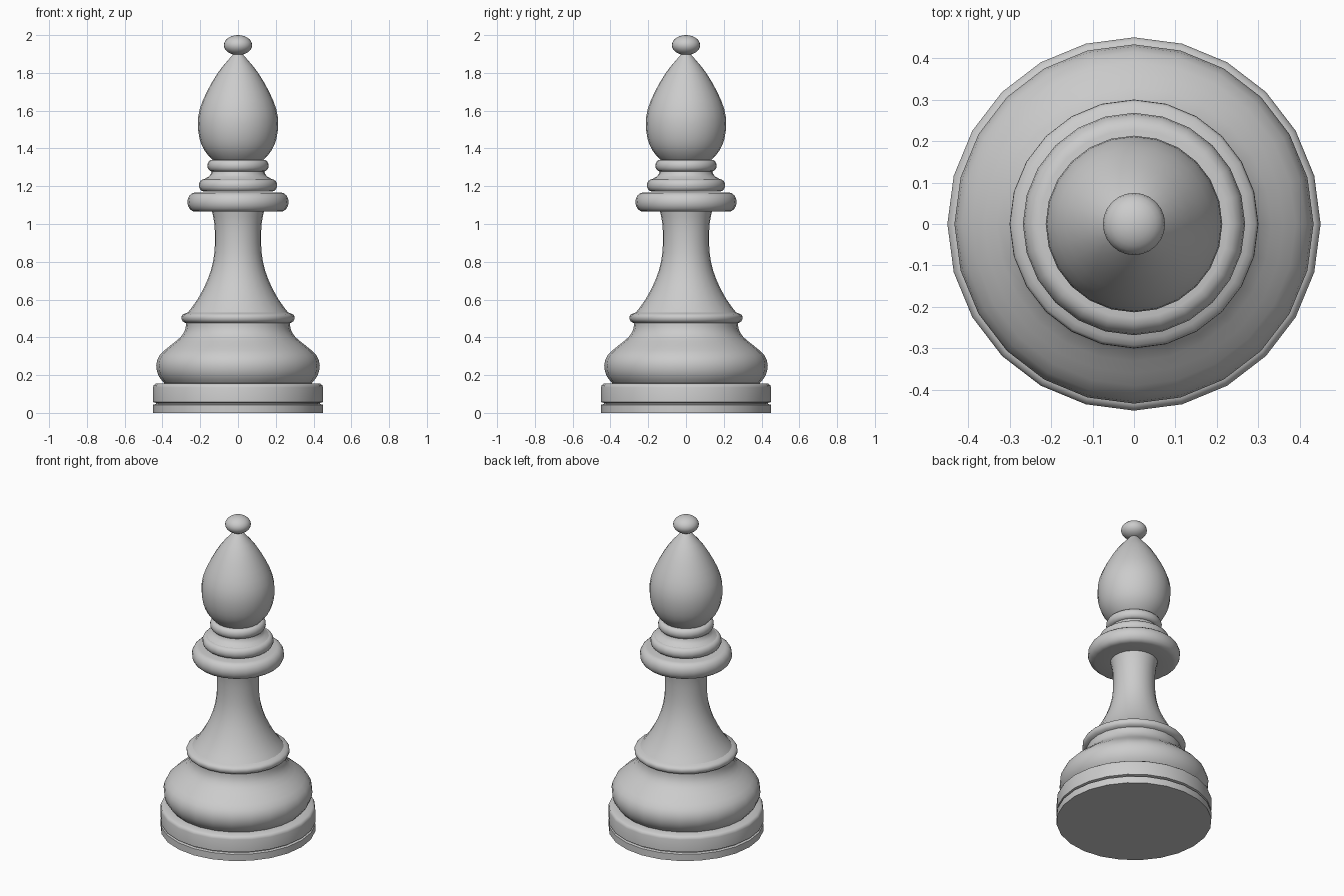
import bpy, bmesh
from math import sin, cos, pi, radians

if "Cube" in bpy.data.objects:
    bpy.data.objects.remove(bpy.data.objects["Cube"])

SIDES = 24


def smooth_curve(pts, steps):
    # Catmull-Rom curve through the (radius, height) points
    out = []
    for i in range(len(pts) - 1):
        a, b, c = pts[max(i - 1, 0)], pts[i], pts[i + 1]
        d = pts[min(i + 2, len(pts) - 1)]
        for s in range(steps):
            t = s / steps
            out.append(tuple(0.5 * (2 * q + (r - p) * t + (2 * p - 5 * q + 4 * r - w) * t * t
                                    + (3 * q - p - 3 * r + w) * t ** 3)
                             for p, q, r, w in zip(a, b, c, d)))
    return out + [pts[-1]]


def lathe(name, pts, steps=1):
    # turn a bottom-to-top profile around z; radius 0 becomes a pole
    bm = bmesh.new()
    rings = []
    for r, z in smooth_curve(pts, steps):
        n = SIDES if r > 1e-5 else 1
        rings.append([bm.verts.new((r * cos(2 * pi * k / SIDES), r * sin(2 * pi * k / SIDES), z))
                      for k in range(n)])
    for lo, hi in zip(rings, rings[1:]):
        for k in range(SIDES):
            j = (k + 1) % SIDES
            quad = [lo[k % len(lo)], lo[j % len(lo)], hi[j % len(hi)], hi[k % len(hi)]]
            bm.faces.new(list(dict.fromkeys(quad)))
    bmesh.ops.recalc_face_normals(bm, faces=bm.faces)
    me = bpy.data.meshes.new(name)
    bm.to_mesh(me)
    bm.free()
    ob = bpy.data.objects.new(name, me)
    bpy.context.collection.objects.link(ob)
    bpy.context.view_layer.objects.active = ob
    ob.select_set(True)
    bpy.ops.object.shade_smooth_by_angle(angle=radians(40))
    ob.select_set(False)


def collar(name, r_in_low, r_in_high, r_out, z0, z1):
    # rounded ring with a bulging rim
    h = (z1 - z0) / 2
    rim = [(r_out - h * 0.8 + h * 0.8 * cos(a), z0 + h + h * sin(a))
           for a in (pi * (i / 8 - 0.5) for i in range(9))]
    lathe(name, [(r_in_low, z0)] + rim + [(r_in_high, z1)])


# Grooved foot disc
lathe("foot", [(0, 0), (0.45, 0), (0.45, 0.043), (0.435, 0.047), (0.435, 0.053),
               (0.45, 0.057), (0.45, 0.135), (0.446, 0.147), (0.435, 0.155), (0.39, 0.157)])
# Bulging lower body
lathe("lower_body", [(0.39, 0.157), (0.42, 0.195), (0.433, 0.25), (0.415, 0.305), (0.36, 0.355),
                     (0.305, 0.4), (0.28, 0.44), (0.275, 0.475)], 2)
# Small bead where the stem meets the body
lathe("body_bead", [(0.275, 0.475), (0.293, 0.485), (0.3, 0.503), (0.293, 0.52), (0.265, 0.532)], 2)
# Flared stem
lathe("stem", [(0.265, 0.532), (0.215, 0.6), (0.163, 0.7), (0.132, 0.8), (0.122, 0.9),
               (0.125, 1.0), (0.137, 1.065)], 2)
# Stacked collars
collar("wide_collar", 0.137, 0.16, 0.268, 1.065, 1.167)
collar("middle_collar", 0.16, 0.18, 0.207, 1.172, 1.237)
lathe("neck", [(0.18, 1.237), (0.157, 1.25), (0.143, 1.265), (0.14, 1.28)])
collar("upper_collar", 0.13, 0.12, 0.162, 1.278, 1.34)
# Teardrop head
lathe("head", [(0.12, 1.33), (0.14, 1.345), (0.178, 1.39), (0.203, 1.45), (0.213, 1.53), (0.202, 1.61),
               (0.165, 1.7), (0.107, 1.8), (0.052, 1.868), (0.02, 1.905)], 2)
# Flattened ball on top
lathe("finial", [(0.075 * cos(a), 1.947 + 0.053 * sin(a))
                 for a in (pi * (i / 12 - 0.5) for i in range(13))])
